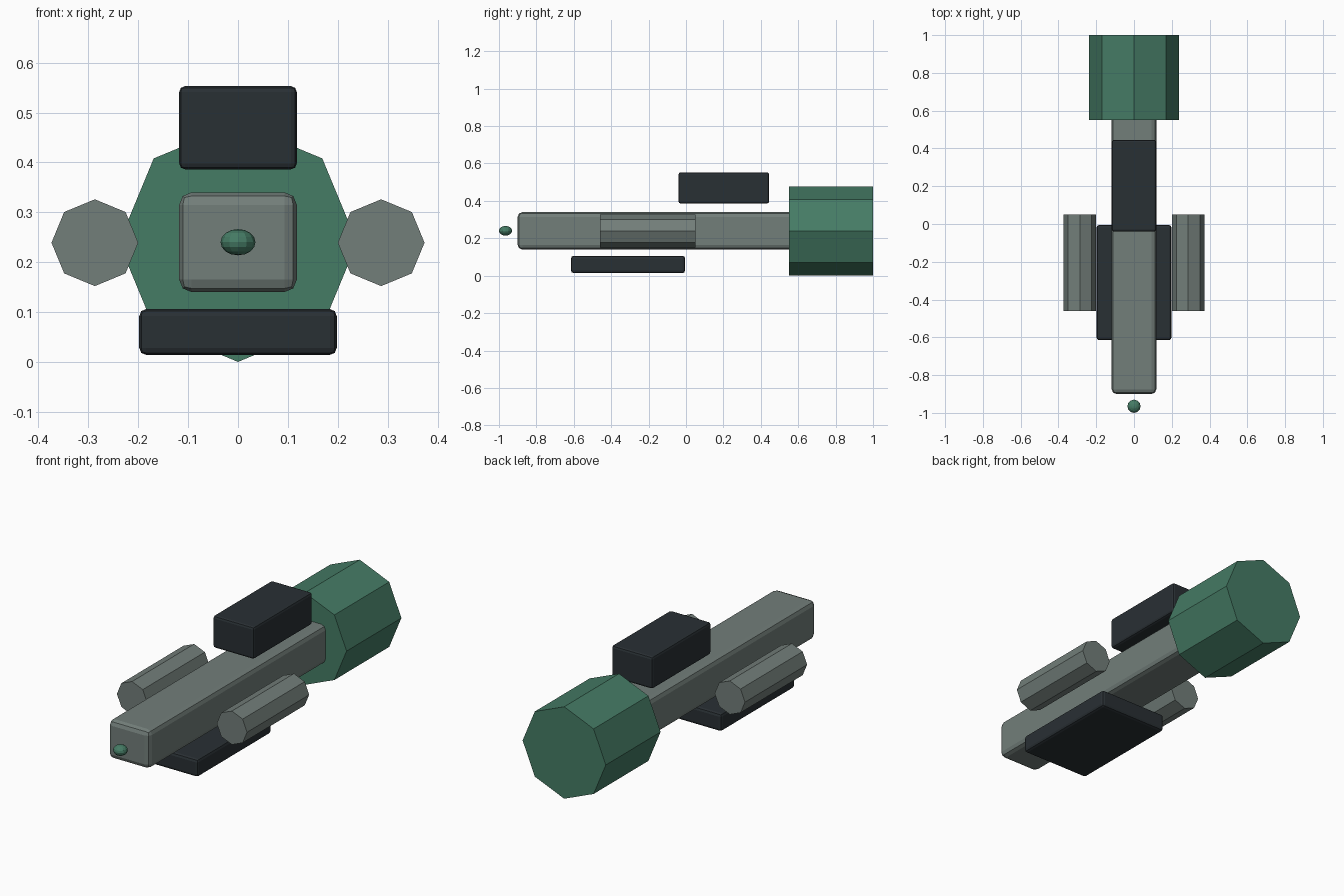
import bpy
import math

if "Cube" in bpy.data.objects:
    bpy.data.objects.remove(bpy.data.objects["Cube"])


def material(name, rgb):
    m = bpy.data.materials.new(name)
    m.diffuse_color = (*rgb, 1)
    m.use_nodes = True
    m.node_tree.nodes["Principled BSDF"].inputs["Base Color"].default_value = m.diffuse_color
    return m


HULL = material("hull_grey", (0.17, 0.21, 0.195))
DARK = material("dark_panel", (0.022, 0.029, 0.034))
GREEN = material("green", (0.06, 0.2, 0.13))
AXIS_Z = 0.239


def box(name, x, y, z, bevel, mat):
    """Bevelled box from (min, max) ranges."""
    ranges = (x, y, z)
    bpy.ops.mesh.primitive_cube_add(size=1, location=[(a + b) / 2 for a, b in ranges])
    o = bpy.context.object
    o.name = name
    o.scale = [b - a for a, b in ranges]
    bpy.ops.object.transform_apply(location=False, rotation=False, scale=True)
    mod = o.modifiers.new("Bevel", 'BEVEL')
    mod.width = bevel
    mod.segments = 2
    o.data.materials.append(mat)
    return o


def octagon(name, x, radius, y0, y1, mat):
    """Eight-sided cylinder lying along y."""
    bpy.ops.mesh.primitive_cylinder_add(
        vertices=8, radius=radius, depth=y1 - y0,
        location=(x, (y0 + y1) / 2, AXIS_Z), rotation=(math.pi / 2, 0, 0))
    o = bpy.context.object
    o.name = name
    o.data.materials.append(mat)
    return o


# Long hull, upper block and lower slab
box("hull", (-0.118, 0.118), (-0.9, 0.6), (0.14, 0.34), 0.025, HULL)
box("upper_block", (-0.118, 0.118), (-0.04, 0.445), (0.386, 0.553), 0.012, DARK)
box("lower_slab", (-0.198, 0.198), (-0.615, -0.005), (0.014, 0.106), 0.014, DARK)

# Rear engine and the two side pods
octagon("engine", 0, 0.239, 0.55, 1.0, GREEN)
for side, x in (("left", -0.287), ("right", 0.287)):
    octagon(f"{side}_pod", x, 0.087, -0.46, 0.05, HULL)

# Floating nose light
bpy.ops.mesh.primitive_uv_sphere_add(segments=12, ring_count=8, radius=0.035,
                                     location=(0, -0.965, AXIS_Z + 0.001))
nose = bpy.context.object
nose.name = "nose_light"
nose.scale.z = 0.75
nose.data.materials.append(GREEN)
